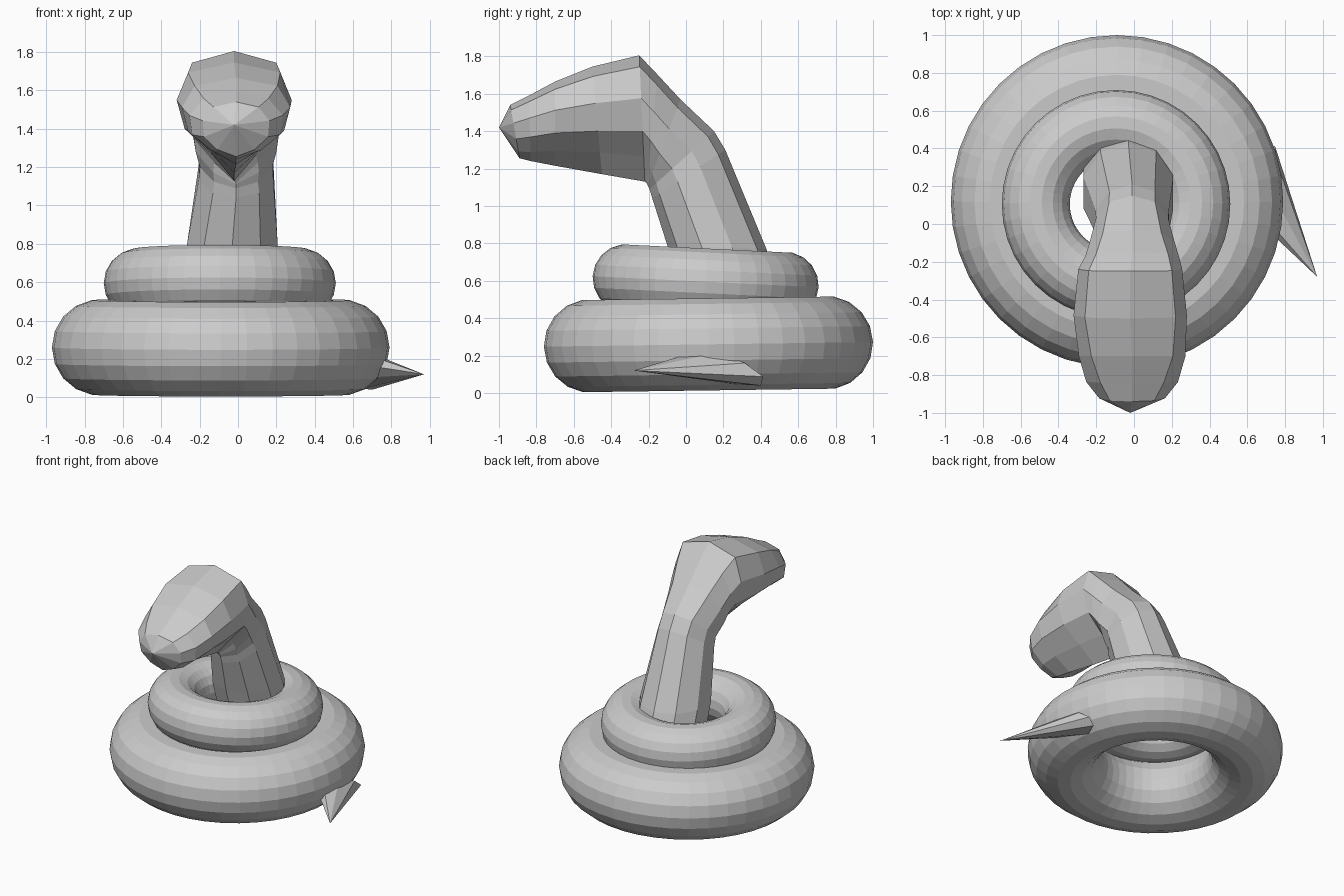
import bpy, bmesh
from math import sin, cos, pi, radians
from mathutils import Vector

if "Cube" in bpy.data.objects:
    bpy.data.objects.remove(bpy.data.objects["Cube"])


def coil(name, loc, major, minor, tilt):
    bpy.ops.mesh.primitive_torus_add(location=loc, rotation=(radians(tilt), 0, 0),
                                     major_radius=major, minor_radius=minor,
                                     major_segments=40, minor_segments=18)
    bpy.context.object.name = name


def skin(name, rings, tip):
    """Join rings of points, cap the first one and close the last to a tip."""
    bm = bmesh.new()
    loops = [[bm.verts.new(p) for p in ring] for ring in rings]
    n = len(loops[0])
    bm.faces.new(loops[0])
    for a, b in zip(loops, loops[1:]):
        for i in range(n):
            j = (i + 1) % n
            bm.faces.new((a[i], a[j], b[j], b[i]))
    end = bm.verts.new(tip)
    for i in range(n):
        bm.faces.new((loops[-1][i], loops[-1][(i + 1) % n], end))
    bmesh.ops.recalc_face_normals(bm, faces=bm.faces)
    mesh = bpy.data.meshes.new(name)
    bm.to_mesh(mesh)
    bm.free()
    bpy.context.collection.objects.link(bpy.data.objects.new(name, mesh))


# Two stacked coils, each slightly tilted
coil("lower_coil", (-0.09, 0.12, 0.26), 0.63, 0.25, 0.8)
coil("upper_coil", (-0.095, 0.105, 0.595), 0.425, 0.18, -2.8)

# Half cross-sections as (height share, width share): round neck, keeled head
ROUND = [(0.5 + 0.5 * cos(i * pi / 5), sin(i * pi / 5)) for i in range(6)]
HEAD = [(1, 0), (0.91, 0.8), (0.66, 1), (0.40, 0.86), (0.2, 0.42), (0, 0)]


def section(cx, half, by, bz, ty, tz, k):
    pts = []
    for (u0, w0), (u1, w1) in zip(ROUND, HEAD):
        u, w = u0 + (u1 - u0) * k, w0 + (w1 - w0) * k
        pts.append((w * half, by + (ty - by) * u, bz + (tz - bz) * u))
    right = [(cx + x, y, z) for x, y, z in pts]
    left = [(cx - x, y, z) for x, y, z in pts[-2:0:-1]]
    return right + left


# Neck and head: centre x, half width, underside y z, upper side y z, head shape
stations = [
    (-0.03, 0.25, -0.04, 0.60, 0.48, 0.62, 0),
    (-0.03, 0.25, -0.10, 0.79, 0.43, 0.77, 0),
    (-0.01, 0.205, -0.18, 1.04, 0.21, 1.30, 0),
    (-0.01, 0.20, -0.195, 1.09, 0.15, 1.40, 0.1),
    (-0.01, 0.23, -0.205, 1.11, -0.03, 1.57, 0.4),
    (-0.01, 0.25, -0.21, 1.12, -0.15, 1.70, 0.8),
    (-0.02, 0.275, -0.22, 1.13, -0.25, 1.805, 1),
    (-0.02, 0.30, -0.45, 1.17, -0.50, 1.745, 1),
    (-0.01, 0.285, -0.70, 1.215, -0.70, 1.665, 0.8),
    (-0.01, 0.25, -0.83, 1.24, -0.84, 1.59, 0.4),
    (-0.01, 0.18, -0.89, 1.255, -0.94, 1.54, 0.3),
]
skin("neck_and_head", [section(*s) for s in stations], (-0.02, -1.0, 1.42))

# Pointed tail tip with a slanted base sunk into the lower coil
centre = Vector((0.69, 0.225, 0.13))
along, across = Vector((-0.01, -0.175, 0.09)), Vector((0.07, 0.09, 0.03))
base = [centre + along * cos(i * pi / 4) + across * sin(i * pi / 4) for i in range(8)]
skin("tail_tip", [base], (0.97, -0.28, 0.12))
